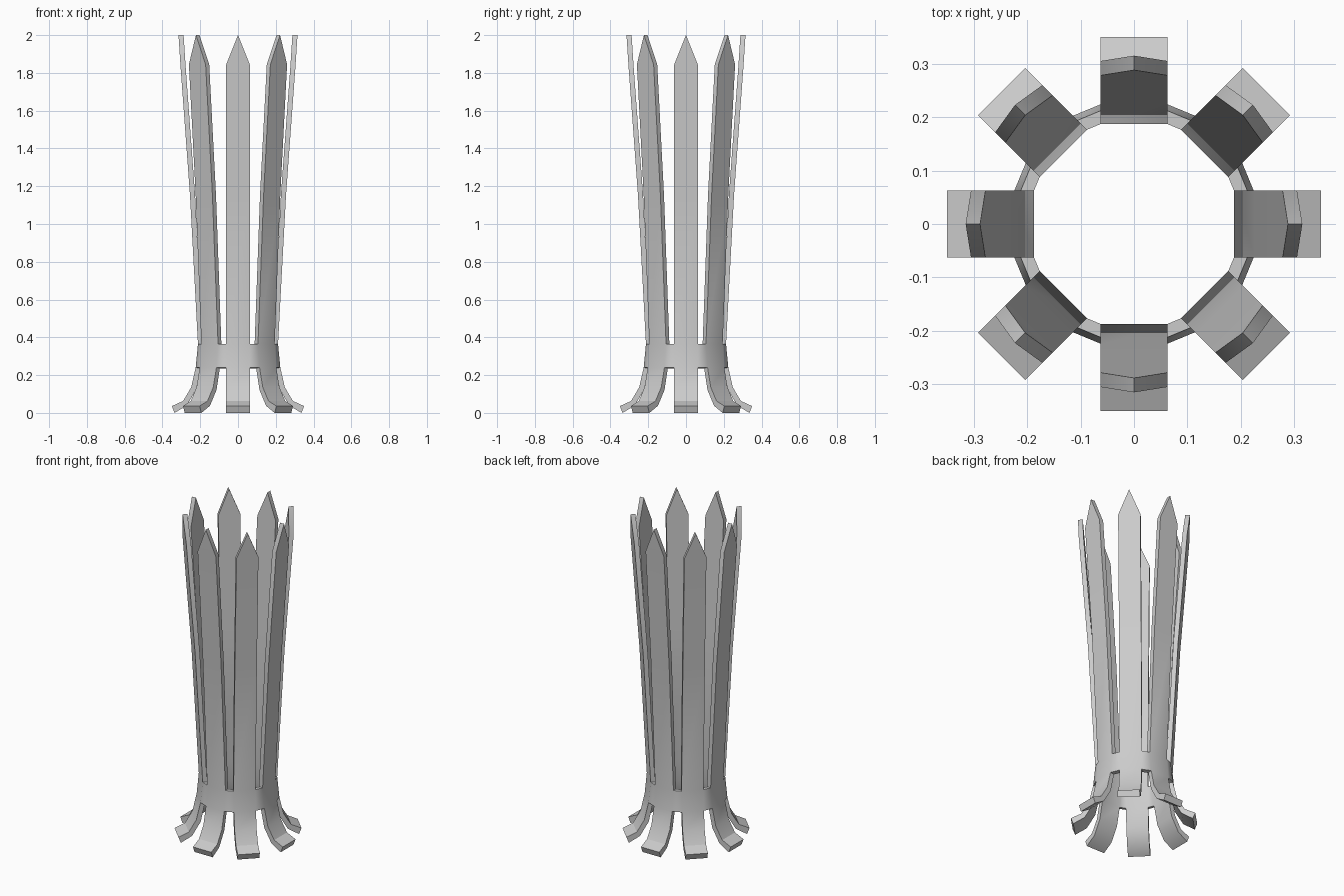
import bpy, bmesh
from math import cos, sin, pi

if "Cube" in bpy.data.objects:
    bpy.data.objects.remove(bpy.data.objects["Cube"])

COUNT, HALF_W = 8, 0.0625
# stations from foot to shoulder: (outer r, outer z, inner r, inner z)
STATIONS = [
    (0.350, 0.036, 0.336, 0.000),
    (0.291, 0.063, 0.272, 0.038),
    (0.248, 0.135, 0.223, 0.122),
    (0.224, 0.240, 0.199, 0.236),
    (0.212, 0.365, 0.187, 0.365),
    (0.254, 1.150, 0.227, 1.150),
    (0.305, 1.845, 0.278, 1.845),
]
TIP = (0.315, 2.0, 0.288, 2.0)
RING_LOW, RING_HIGH = 3, 4      # stations joined into the band

bm = bmesh.new()


def vert(r, side, z, a):
    return bm.verts.new((r * cos(a) - side * sin(a), r * sin(a) + side * cos(a), z))


# staves: each section is outer-left, outer-right, inner-right, inner-left
staves = []
for i in range(COUNT):
    a = 2 * pi * i / COUNT
    secs = []
    for ro, zo, ri, zi in STATIONS:
        secs.append([vert(ro, -HALF_W, zo, a), vert(ro, HALF_W, zo, a),
                     vert(ri, HALF_W, zi, a), vert(ri, -HALF_W, zi, a)])
    for k, (s, t) in enumerate(zip(secs, secs[1:])):
        for j in range(4):
            if k == RING_LOW and j in (1, 3):
                continue        # side walls are open where the band attaches
            n = (j + 1) % 4
            bm.faces.new((s[j], s[n], t[n], t[j]))
    bm.faces.new(secs[0][::-1])
    # pointed top
    ro, zo, ri, zi = TIP
    po, pi_ = vert(ro, 0, zo, a), vert(ri, 0, zi, a)
    ol, o_r, ir, il = secs[-1]
    bm.faces.new((ol, o_r, po))
    bm.faces.new((ir, il, pi_))
    bm.faces.new((o_r, ir, pi_, po))
    bm.faces.new((il, ol, po, pi_))
    staves.append(secs)

# band segments bridging neighbouring staves
for i in range(COUNT):
    cur, nxt = staves[i], staves[(i + 1) % COUNT]
    loops = []
    for k in (RING_LOW, RING_HIGH):
        loops.append((cur[k][1], nxt[k][0], nxt[k][3], cur[k][2]))
    lo, hi = loops
    bm.faces.new((lo[0], lo[1], hi[1], hi[0]))
    bm.faces.new((lo[2], lo[3], hi[3], hi[2]))
    bm.faces.new(hi)
    bm.faces.new(lo[::-1])

bmesh.ops.recalc_face_normals(bm, faces=bm.faces[:])
mesh = bpy.data.meshes.new("slatted_basket")
bm.to_mesh(mesh)
bm.free()
basket = bpy.data.objects.new("slatted_basket", mesh)
bpy.context.collection.objects.link(basket)

bpy.context.view_layer.objects.active = basket
basket.select_set(True)
bpy.ops.object.shade_smooth_by_angle(angle=pi / 6)
